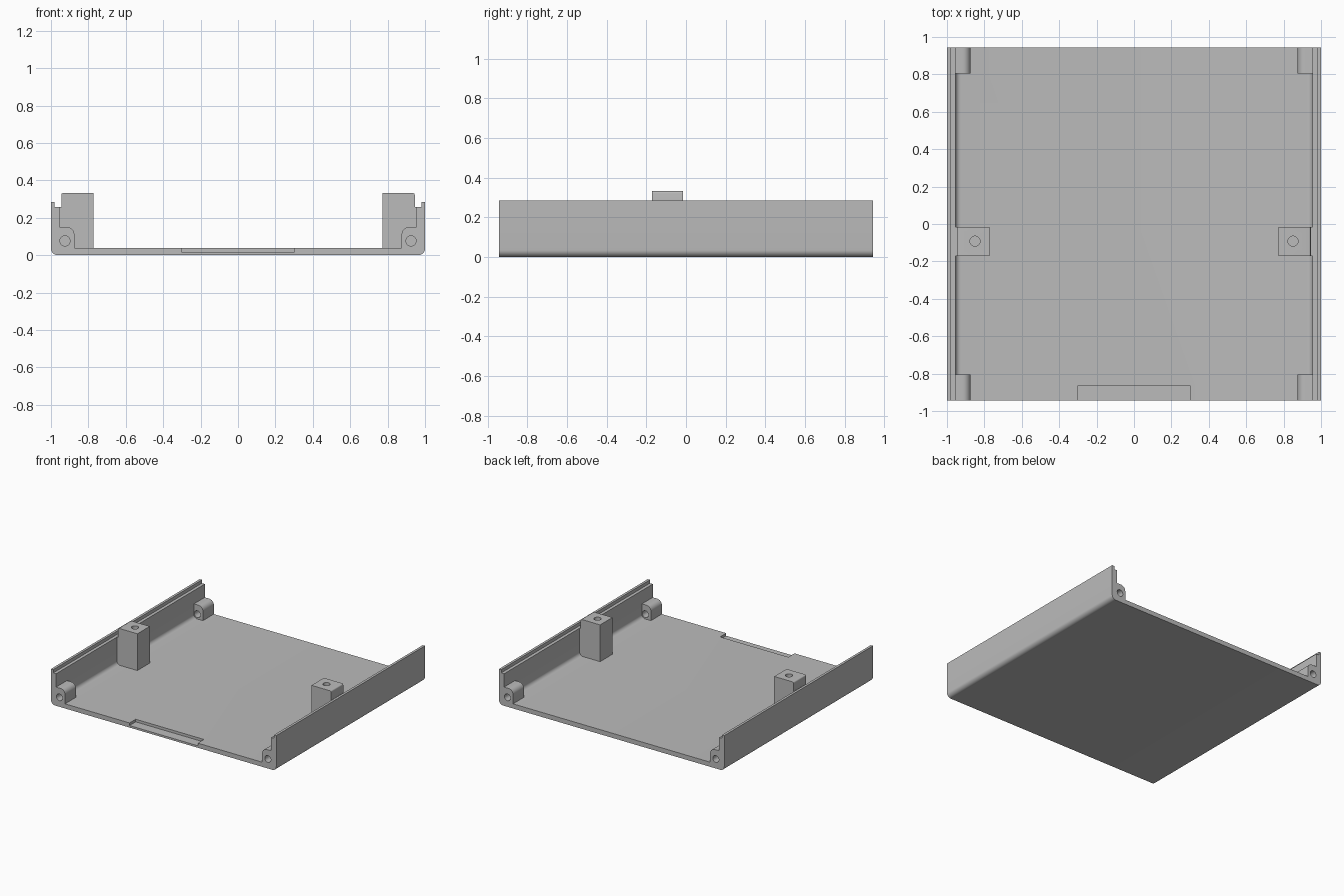
import bpy, bmesh
from math import cos, sin, pi, radians

cube = bpy.data.objects.get("Cube")
if cube:
    bpy.data.objects.remove(cube, do_unlink=True)

grey = bpy.data.materials.new("plain grey")
grey.use_nodes = True
colour = (0.5, 0.5, 0.5, 1)
grey.diffuse_color = colour
grey.node_tree.nodes["Principled BSDF"].inputs["Base Color"].default_value = colour

HALF = 0.943      # half depth of the tray
FLOOR = 0.037     # floor thickness
INNER = 0.955     # inner wall face
LEDGE = 0.257     # inner rim height
FILLET = 0.03


def arc(cx, cz, r, start, end, n=8):
    angles = [radians(start + (end - start) * i / n) for i in range(n + 1)]
    return [(cx + r * cos(a), cz + r * sin(a)) for a in angles]


def finish(name, bm):
    bmesh.ops.recalc_face_normals(bm, faces=bm.faces)
    mesh = bpy.data.meshes.new(name)
    bm.to_mesh(mesh)
    bm.free()
    mesh.materials.append(grey)
    ob = bpy.data.objects.new(name, mesh)
    bpy.context.collection.objects.link(ob)
    return ob


def extrude(name, profile, y0, y1):
    """Sweep an x-z outline along y."""
    bm = bmesh.new()
    face = bm.faces.new([bm.verts.new((x, y0, z)) for x, z in profile])
    new = bmesh.ops.extrude_face_region(bm, geom=[face])["geom"]
    verts = [v for v in new if isinstance(v, bmesh.types.BMVert)]
    bmesh.ops.translate(bm, verts=verts, vec=(0, y1 - y0, 0))
    return finish(name, bm)


def select(ob):
    bpy.ops.object.select_all(action='DESELECT')
    ob.select_set(True)
    bpy.context.view_layer.objects.active = ob


def cut(ob, cutter):
    mod = ob.modifiers.new("cut", 'BOOLEAN')
    mod.operation, mod.solver, mod.object = 'DIFFERENCE', 'EXACT', cutter
    select(ob)
    bpy.ops.object.modifier_apply(modifier=mod.name)
    bpy.data.objects.remove(cutter, do_unlink=True)


def hole_cutter(location, depth, rotation=(0, 0, 0)):
    bpy.ops.mesh.primitive_cylinder_add(vertices=32, radius=0.027, depth=depth,
                                        location=location, rotation=rotation)
    cutter = bpy.context.object
    cutter.data.materials.append(grey)
    return cutter


def mirror(ob, in_y=False):
    mod = ob.modifiers.new("mirror", 'MIRROR')
    mod.use_axis = (True, in_y, False)
    mod.use_mirror_merge = False


# Concave corner where wall meets floor, listed from wall to floor
corner = arc(INNER - FILLET, FLOOR + FILLET, FILLET, 0, -90)

# Tray: floor and two stepped side walls with rounded bottom edges
half = arc(0.965, 0.035, 0.035, -90, 0)
half += [(1, 0.284), (0.98, 0.284), (0.98, LEDGE), (INNER, LEDGE)] + corner
tray = extrude("tray", half + [(-x, z) for x, z in reversed(half)], -HALF, HALF)

# Shallow notch in the front edge of the floor
notch = extrude("notch_cutter", [(-0.303, 0.016), (0.303, 0.016), (0.303, 0.1), (-0.303, 0.1)],
                -HALF - 0.1, -0.865)
cut(tray, notch)

# Four corner screw bosses, bored from front to back
outline = corner + [(0.875, FLOOR)] + arc(0.915, 0.11, 0.04, 180, 90) + [(INNER, 0.15)]
boss = extrude("corner_bosses", outline, 0.805, HALF)
cut(boss, hole_cutter((0.925, 0.875, 0.076), 0.4, (pi / 2, 0, 0)))
mirror(boss, in_y=True)

# Two tall side posts with a blind screw hole in the top
outline = corner + [(0.773, FLOOR), (0.773, 0.332)] + arc(0.935, 0.322, 0.01, 90, 0, 4)
outline += [(0.945, LEDGE), (INNER, LEDGE)]
post = extrude("side_posts", outline, -0.172, -0.015)
cut(post, hole_cutter((0.85, -0.092, 0.3), 0.4))
mirror(post)

for ob in (tray, boss, post):
    select(ob)
    bpy.ops.object.shade_smooth_by_angle(angle=radians(30))
